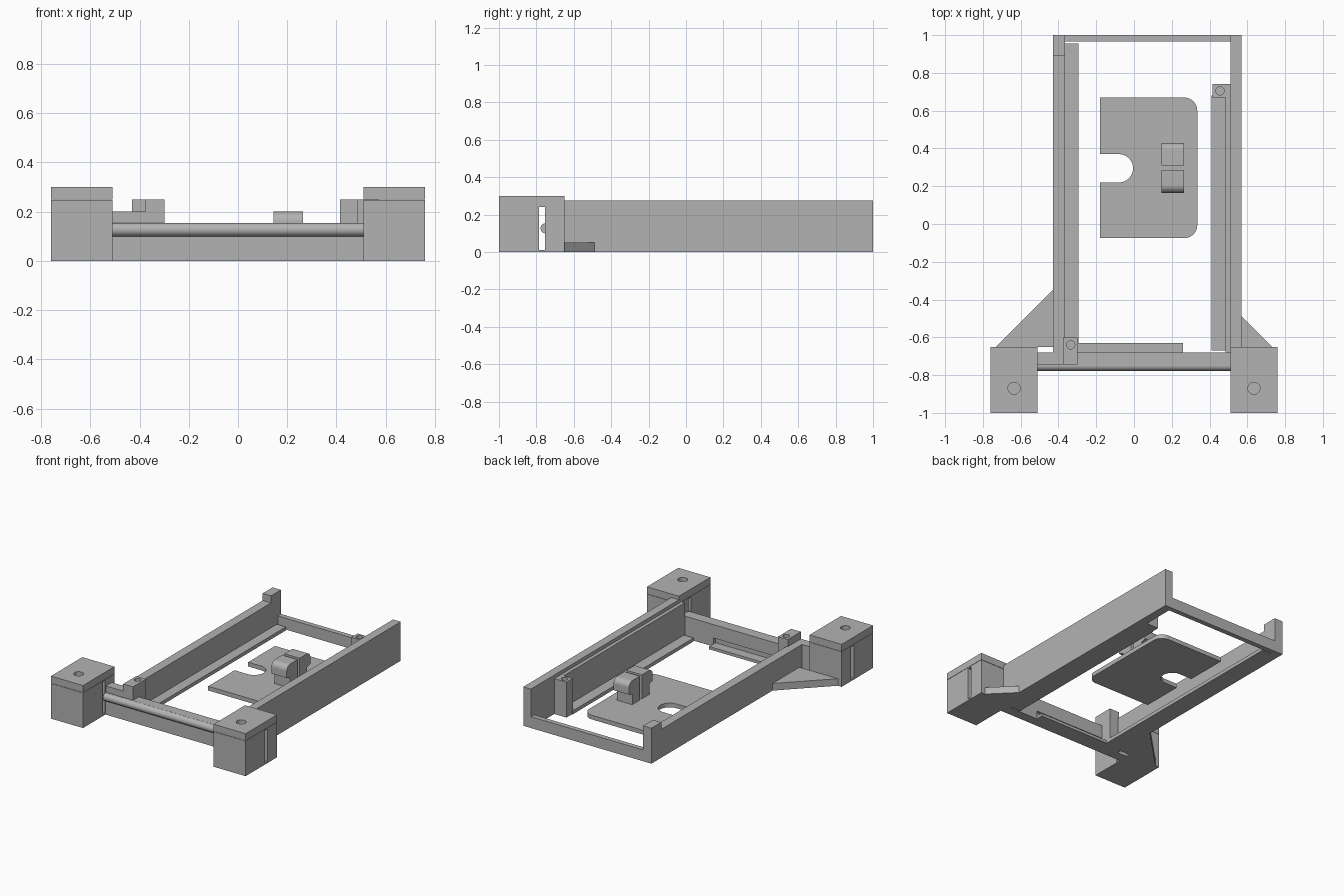
import bpy, bmesh, math
from mathutils import Matrix

cube = bpy.data.objects.get("Cube")
if cube:
    bpy.data.objects.remove(cube, do_unlink=True)

grey = bpy.data.materials.new("plain grey")
grey.use_nodes = True
COLOUR = (0.45, 0.45, 0.45, 1)
grey.diffuse_color = COLOUR
grey.node_tree.nodes["Principled BSDF"].inputs["Base Color"].default_value = COLOUR


def finish(name, bm):
    bmesh.ops.recalc_face_normals(bm, faces=bm.faces)
    mesh = bpy.data.meshes.new(name)
    bm.to_mesh(mesh)
    bm.free()
    mesh.materials.append(grey)
    ob = bpy.data.objects.new(name, mesh)
    bpy.context.collection.objects.link(ob)
    return ob


def box(name, x, y, z):
    bm = bmesh.new()
    bmesh.ops.create_cube(bm, size=1)
    for v in bm.verts:
        v.co = [r[0] if c < 0 else r[1] for c, r in zip(v.co, (x, y, z))]
    return finish(name, bm)


def cylinder(name, centre, radius, depth, along_x=False):
    bm = bmesh.new()
    turn = Matrix.Rotation(math.pi / 2, 4, "Y") if along_x else Matrix()
    bmesh.ops.create_cone(bm, cap_ends=True, segments=32, radius1=radius, radius2=radius,
                          depth=depth, matrix=Matrix.Translation(centre) @ turn)
    return finish(name, bm)


def prism(name, points, axis, lo, hi):
    """Extrude an outline: along z from (x, y), or along x from (y, z)."""
    bm = bmesh.new()
    place = (lambda p: (p[0], p[1], lo)) if axis == "z" else (lambda p: (lo, p[0], p[1]))
    face = bm.faces.new([bm.verts.new(place(p)) for p in points])
    out = bmesh.ops.extrude_face_region(bm, geom=[face])
    step = (0, 0, hi - lo) if axis == "z" else (hi - lo, 0, 0)
    bmesh.ops.translate(bm, vec=step, verts=[e for e in out["geom"] if isinstance(e, bmesh.types.BMVert)])
    return finish(name, bm)


def arc(cx, cy, r, start, end, n=10):
    return [(cx + r * math.cos(math.radians(start + (end - start) * i / n)),
             cy + r * math.sin(math.radians(start + (end - start) * i / n))) for i in range(n + 1)]


def cut(ob, cutter):
    mod = ob.modifiers.new("cut", "BOOLEAN")
    mod.object, mod.operation, mod.solver = cutter, "DIFFERENCE", "EXACT"
    cutter.hide_render = True
    bpy.context.view_layer.objects.active = ob
    bpy.ops.object.modifier_apply(modifier=mod.name)
    bpy.data.objects.remove(cutter, do_unlink=True)


def smooth(ob):
    bpy.ops.object.select_all(action="DESELECT")
    ob.select_set(True)
    bpy.context.view_layer.objects.active = ob
    bpy.ops.object.shade_smooth_by_angle(angle=math.radians(35))


# Front feet with a cross slot, caps with screw holes, and corner gussets
for side, name, reach in ((1, "left", 0.57), (-1, "right", 0.43)):
    xs = sorted((side * 0.51, side * 0.76))
    foot = box(name + "_foot", xs, (-1, -0.65), (0, 0.248))
    cut(foot, box("slot", (xs[0] - 0.1, xs[1] + 0.1), (-0.785, -0.755), (0.01, 0.242)))
    cap = box(name + "_foot_cap", xs, (-1, -0.65), (0.25, 0.30))
    for part in (foot, cap):
        cut(part, cylinder("hole", (side * 0.635, -0.87, 0.25), 0.032, 0.2))
        smooth(part)
    run = 0.73 - reach
    prism(name + "_gusset", [(side * reach, -0.65), (side * 0.73, -0.65), (side * reach, -0.65 + run)],
          "z", 0, 0.05)

# Front bar with its rounded lip, groove and ledge
bar = box("front_bar", (-0.51, 0.51), (-0.75, -0.68), (0, 0.155))
cut(bar, box("groove", (-0.29, 0.26), (-0.70, -0.6), (0.02, 0.06)))
smooth(cylinder("front_lip", (0, -0.75, 0.127), 0.0275, 1.02, along_x=True))
box("front_ledge", (-0.30, 0.26), (-0.69, -0.63), (0, 0.02))
box("front_bar_step", (-0.51, -0.37), (-0.745, -0.68), (0.15, 0.20))

# Side walls, rear post and rear bar
box("left_wall", (0.51, 0.57), (-0.68, 1), (0, 0.275))
box("left_wall_inner_step", (0.485, 0.512), (-0.68, 0.74), (0, 0.25))
box("right_wall", (-0.43, -0.365), (-0.70, 1), (0, 0.20))
box("right_rear_post", (-0.43, -0.365), (0.89, 1), (0.19, 0.25))
box("rear_bar", (-0.37, 0.52), (0.965, 1), (0, 0.08))

# Low ledges along the walls
box("right_ledge", (-0.37, -0.295), (-0.69, 0.955), (0, 0.025))
box("left_ledge", (0.41, 0.49), (-0.67, 0.68), (0, 0.025))

# Drilled corner blocks
for name, x, y, hole in (("right_block", (-0.375, -0.298), (-0.745, -0.60), (-0.335, -0.64)),
                         ("left_block", (0.415, 0.487), (0.67, 0.74), (0.455, 0.705))):
    block = box(name, x, y, (0, 0.25))
    cut(block, cylinder("hole", (*hole, 0.25), 0.022, 0.12))
    smooth(block)

# Notched tray with rounded outer corners
outline = [(-0.18, -0.075)] + arc(0.265, -0.005, 0.07, -90, 0) + arc(0.265, 0.60, 0.07, 0, 90)
outline += [(-0.18, 0.67), (-0.18, 0.37)] + arc(-0.08, 0.295, 0.075, 90, -90, 20) + [(-0.18, 0.22)]
smooth(prism("tray", outline, "z", 0, 0.03))

# Pair of hooked clips facing away from each other
for side, name in ((1, "rear_clip"), (-1, "front_clip")):
    half = [(0.012, 0.02), (0.095, 0.02), (0.095, 0.105), (0.132, 0.115)]
    half += arc(0.092, 0.16, 0.04, 0, 90) + [(0.012, 0.20)]
    smooth(prism(name, [(0.297 + side * y, z) for y, z in half], "x", 0.145, 0.265))
